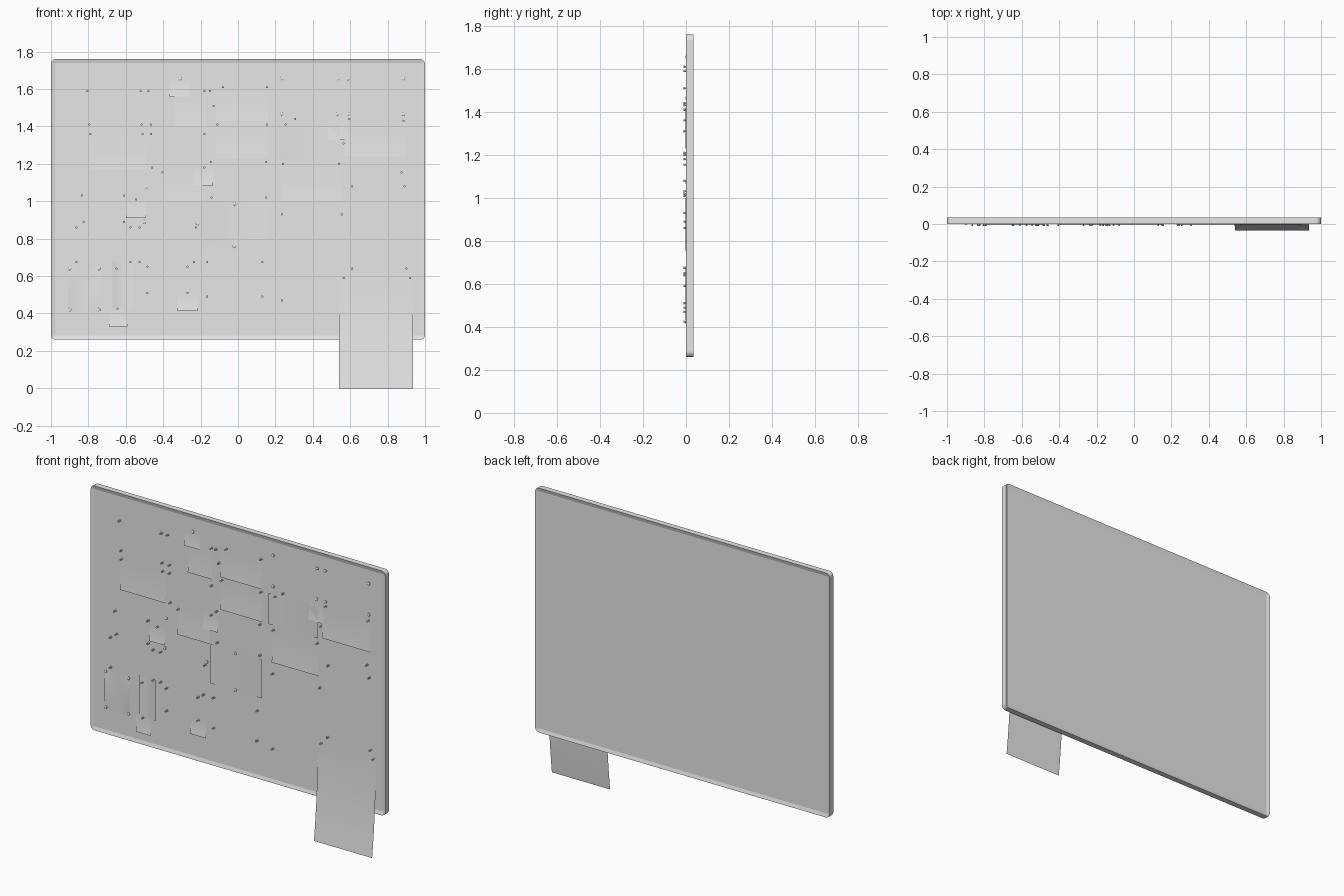
import bpy
import bmesh
from math import radians
from mathutils import Matrix, Vector

old = bpy.data.objects.get("Cube")
if old:
    bpy.data.objects.remove(old, do_unlink=True)

grey = bpy.data.materials.new("light_grey")
grey.use_nodes = True
grey.diffuse_color = (0.8, 0.8, 0.8, 1)
shader = next(n for n in grey.node_tree.nodes if n.type == "BSDF_PRINCIPLED")
shader.inputs["Base Color"].default_value = (0.8, 0.8, 0.8, 1)

PANEL = 0.006     # depth of the recessed panel face
SHEET = 0.004     # depth at which pinned paper lies


def finish(bm, name, smooth=False):
    mesh = bpy.data.meshes.new(name)
    if smooth:
        for face in bm.faces:
            face.smooth = True
    bm.to_mesh(mesh)
    bm.free()
    mesh.materials.append(grey)
    obj = bpy.data.objects.new(name, mesh)
    bpy.context.collection.objects.link(obj)
    return obj


# Board: rounded slab with a raised rim on both faces
def build_board():
    bm = bmesh.new()
    size = Matrix.Diagonal((2, 0.035, 1.5, 1))
    place = Matrix.Translation((0, 0.0175, 1.01))
    bmesh.ops.create_cube(bm, size=1, matrix=place @ size)
    corners = [e for e in bm.edges
               if abs(e.verts[0].co.y - e.verts[1].co.y) > 0.01]
    bmesh.ops.bevel(bm, geom=corners, offset=0.026, segments=4,
                    profile=0.5, affect="EDGES")
    bm.normal_update()
    for side in (-1, 1):
        face = max(bm.faces, key=lambda f: f.normal.y * side * f.calc_area())
        bmesh.ops.inset_region(bm, faces=[face], thickness=0.022)
        for vert in face.verts:
            vert.co.y -= side * PANEL
    finish(bm, "board")


# Paper: thin sheet whose free parts lift away from the board
def hang(u, t):
    return t * t


def side_curl(u, t):
    return u * u


def bulge(u, t):
    return 4 * t * (1 - t) * u * u


def paper(name, left, right, bottom, top, lift=0.006, shape=hang, layer=0):
    bm = bmesh.new()
    bmesh.ops.create_grid(bm, x_segments=8, y_segments=10, size=1)
    for vert in bm.verts:
        u, t = vert.co.x, (1 - vert.co.y) / 2
        vert.co = Vector((left + (right - left) * (u + 1) / 2,
                          SHEET - layer * 0.0008 - lift * shape(u, t),
                          top + (bottom - top) * t))
    # make the sheet face the front
    bm.normal_update()
    if next(iter(bm.faces)).normal.y > 0:
        bmesh.ops.reverse_faces(bm, faces=bm.faces[:])
    finish(bm, name, True)


# Pins: lathe-like stacks of (start radius, end radius, start, end)
def stack(bm, x, z, parts):
    for r1, r2, start, end in parts:
        place = (Matrix.Translation((x, PANEL - (start + end) / 2, z))
                 @ Matrix.Rotation(radians(90), 4, "X"))
        bmesh.ops.create_cone(bm, cap_ends=True, segments=10, radius1=r1,
                              radius2=r2, depth=end - start, matrix=place)


def pins(name, rows, parts):
    bm = bmesh.new()
    for height, columns in rows.items():
        for column in columns:
            stack(bm, column / 100, height / 100, parts)
    obj = finish(bm, name)
    bpy.ops.object.select_all(action="DESELECT")
    bpy.context.view_layer.objects.active = obj
    obj.select_set(True)
    bpy.ops.object.shade_smooth_by_angle(angle=radians(40))


build_board()

# Hanging sheets
paper("long_poster", 0.54, 0.935, 0, 0.65, lift=0.039)
paper("upper_centre_sheet", -0.12, 0.16, 1.43, 1.61)
paper("middle_centre_sheet", -0.12, 0.16, 1.23, 1.41)
paper("right_wide_sheet", 0.23, 0.55, 1.0, 1.22)
paper("right_upper_sheet", 0.21, 0.545, 1.23, 1.42, shape=side_curl)
paper("far_right_sheet", 0.57, 0.9, 1.24, 1.45)
paper("left_wide_sheet", -0.8, -0.49, 1.17, 1.38)
paper("left_centre_sheet", -0.41, -0.19, 1.0, 1.2)
paper("upper_left_sheet", -0.34, -0.175, 1.4, 1.6)
paper("lower_left_sheet", -0.67, -0.56, 0.43, 0.68, shape=side_curl)

# Sheets held at top and bottom
paper("centre_sheet", -0.185, 0.16, 0.76, 1.0, shape=side_curl)
paper("corner_sheet", -0.905, -0.735, 0.41, 0.65, shape=bulge)

# Small notes, each under one pin
notes = {
    "top_left": (-0.365, -0.26, 1.56, 1.66),
    "right": (0.48, 0.58, 1.33, 1.47),
    "centre": (-0.235, -0.135, 1.085, 1.2),
    "left": (-0.6, -0.495, 0.91, 1.02),
    "bottom_left": (-0.69, -0.59, 0.33, 0.44),
    "bottom": (-0.325, -0.215, 0.415, 0.52),
}
for label, area in notes.items():
    paper(label + "_note", *area, lift=0.007, layer=1)

# Push pins and flat tacks: height -> columns, in hundredths
pins("push_pins", {
    161: [-8, 15.5], 159: [-80.5, -52, -48, -18, -15], 151: [-13],
    144: [30.5, 59.5], 143: [88.5],
    141: [-79.5, -51.5, -46.5, -11, 15.5, 25.5],
    136: [-79, -51, -46.5, -18], 131: [56.5],
    121: [-14.5, 15], 120: [24, 54], 118: [-46, -18],
    115.5: [-40.5, 87.5], 108: [61, 89],
    103: [-83.5, -61], 102: [-14, 15], 101: [-54.5],
    93: [23.5, 55.5], 89: [-82.5, -61], 86: [-86.5, -57.5, -52.5, -22.5],
    67.5: [-86.5, -57.5, -52.5, -23.5, -16.5, 13],
    65: [-48.5, -27], 64: [-65, 61, 90], 59: [56.5, 92],
    51: [-48.5, -27], 49: [-16.5, 13], 47: [23.5], 42.5: [-64.5],
}, [(0.006, 0.006, 0, 0.007), (0.0035, 0.0035, 0.007, 0.013),
    (0.0045, 0.006, 0.013, 0.018)])

pins("flat_tacks", {
    165.5: [-31, 23.5, 53.5, 59, 88.5], 146.5: [23.5, 53, 59, 88.5],
    107.5: [-49], 98.5: [-2], 89: [-50], 88: [-21.5], 76: [-2],
    64: [-90, -74.5], 42: [-90, -74.5],
}, [(0.009, 0.009, 0, 0.006), (0.009, 0.005, 0.006, 0.009)])
